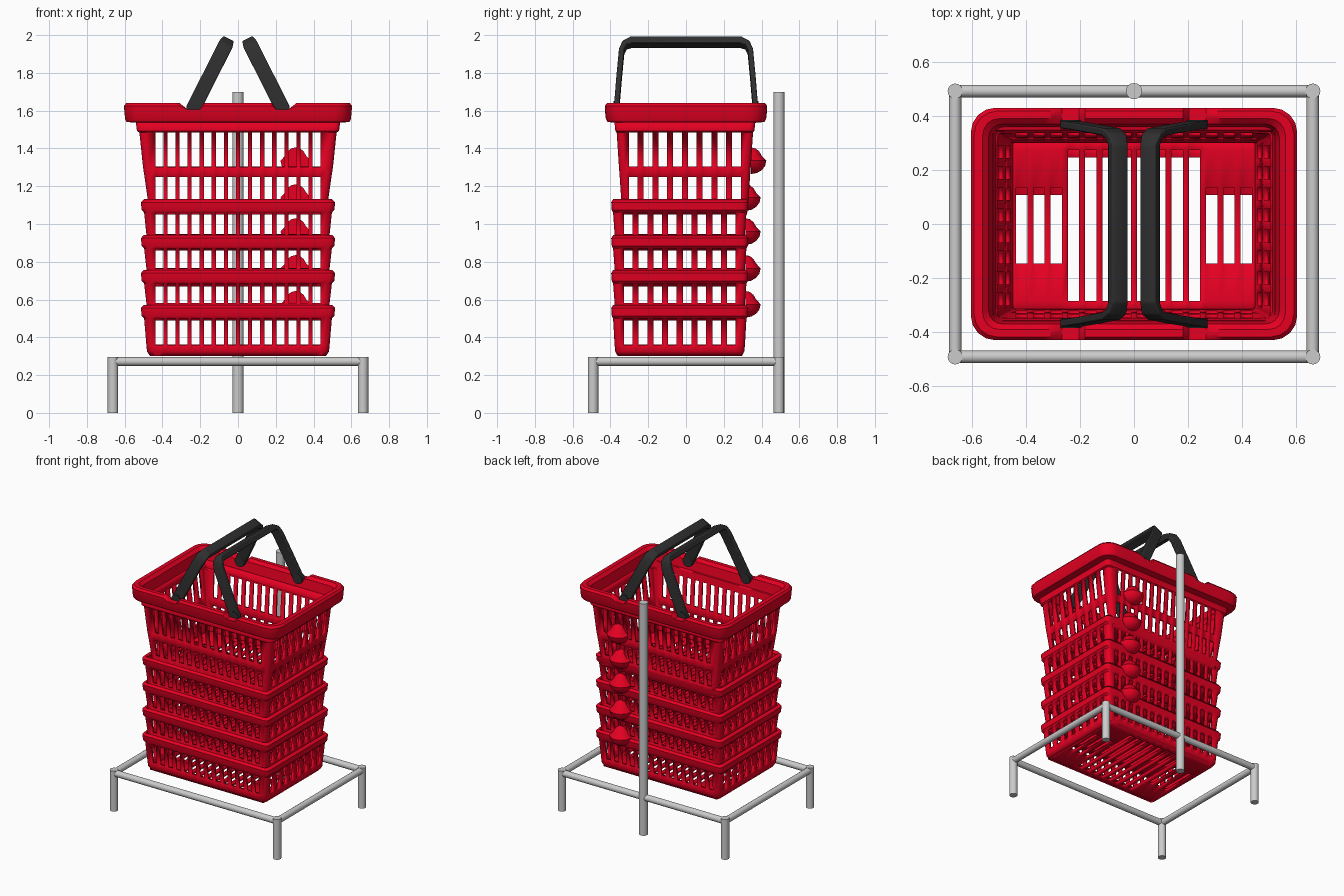
import bpy, bmesh
from math import sin, cos, pi
from mathutils import Vector

cube = bpy.data.objects.get("Cube")
if cube:
    bpy.data.objects.remove(cube)


def material(name, rgb):
    m = bpy.data.materials.new(name)
    m.use_nodes = True
    m.diffuse_color = (*rgb, 1)
    node = next(n for n in m.node_tree.nodes if n.type == 'BSDF_PRINCIPLED')
    node.inputs["Base Color"].default_value = (*rgb, 1)
    return m


RED = material("red plastic", (0.8, 0.0, 0.016))
BLACK = material("black plastic", (0.028, 0.028, 0.028))
STEEL = material("grey steel", (0.6, 0.6, 0.6))


def finish(name, bm, mat, thickness=0, bevel=0):
    if not thickness:
        bmesh.ops.recalc_face_normals(bm, faces=bm.faces)
    me = bpy.data.meshes.new(name)
    bm.to_mesh(me)
    bm.free()
    ob = bpy.data.objects.new(name, me)
    bpy.context.scene.collection.objects.link(ob)
    me.materials.append(mat)
    bpy.ops.object.select_all(action='DESELECT')
    ob.select_set(True)
    bpy.context.view_layer.objects.active = ob
    bpy.ops.object.shade_smooth_by_angle(angle=0.6)
    if thickness:
        mod = ob.modifiers.new("thickness", 'SOLIDIFY')
        mod.thickness = thickness
        mod.offset = -1
    if bevel:
        mod = ob.modifiers.new("soft edges", 'BEVEL')
        mod.width = bevel
        mod.segments = 2
    return ob


def hole_edges(count, pitch, width):
    """Left and right edge of every hole in a centred row."""
    mids = [(i - (count - 1) / 2) * pitch for i in range(count)]
    return [m + s * width / 2 for m in mids for s in (-1, 1)]


XS = hole_edges(14, 0.064, 0.042)
YS = hole_edges(8, 0.078, 0.046)


def outline(z, hx, hy, r, cy):
    """Rounded rectangle with points at all hole edges; flags mark hole columns."""
    pts, flags = [], []
    sides = [(XS, lambda t: (t, -hy)), (YS, lambda t: (hx, t)),
             (XS, lambda t: (-t, hy)), (YS, lambda t: (-hx, -t))]
    corners = [(1, -1), (1, 1), (-1, 1), (-1, -1)]
    for k, (edges, place) in enumerate(sides):
        for i, t in enumerate(edges):
            pts.append(place(t))
            flags.append(i % 2 == 0)
        sx, sy = corners[k]
        for j in range(5):
            a = (k - 1) * pi / 2 + j * pi / 8
            pts.append((sx * (hx - r) + r * cos(a), sy * (hy - r) + r * sin(a)))
            flags.append(False)
    return [Vector((x, y + cy, z)) for x, y in pts], flags


def loft(rows, windows=(), closed=False):
    """Skin through outlines; window rows stay open between the slats."""
    bm = bmesh.new()
    loops = []
    for r in rows:
        pts, flags = outline(*r)
        loops.append([bm.verts.new(p) for p in pts])
    n = len(flags)
    for k in range(len(rows) if closed else len(rows) - 1):
        a, b = loops[k], loops[(k + 1) % len(rows)]
        for i in range(n):
            if not (k in windows and flags[i]):
                j = (i + 1) % n
                bm.faces.new((a[i], a[j], b[j], b[i]))
    return bm


def floor(name, z, cy):
    """Slatted floor with solid corner pads."""
    bm = bmesh.new()
    xs = [-0.46] + XS + [0.46]
    ys = [-0.33, -0.28, -0.14, 0.14, 0.28, 0.33]
    grid = [[bm.verts.new((x, y + cy, z)) for y in ys] for x in xs]
    for i in range(len(xs) - 1):
        for j in range(len(ys) - 1):
            gap = i % 2 == 1 and 0 < j < 4
            pad = j != 2 and 0.28 < abs(xs[i] + xs[i + 1]) / 2
            if not gap or pad:
                bm.faces.new((grid[i][j], grid[i + 1][j],
                              grid[i + 1][j + 1], grid[i][j + 1]))
    finish(name, bm, RED, thickness=0.02)


def row(z, hx, hy, cy, r=0.03):
    return (z, hx, hy, r, cy)


# Lower nested baskets: base, window row and protruding lip
LOW = -0.033
tiers = [(0.30, 0.36, 0.50), (0.49, 0.58, 0.685), (0.67, 0.765, 0.87), (0.86, 0.945, 1.06)]
for n, (base, sill, head) in enumerate(tiers):
    rows = [row(base, 0.465, 0.328, LOW), row(base + 0.025, 0.482, 0.342, LOW),
            row(sill, 0.485, 0.345, LOW), row(head, 0.497, 0.353, LOW),
            row(head + 0.014, 0.510, 0.360, LOW), row(head + 0.055, 0.514, 0.363, LOW),
            row(head + 0.072, 0.498, 0.352, LOW)]
    finish(f"nested_basket_wall_{n + 1}", loft(rows, {2}), RED, thickness=0.022)
    floor(f"nested_basket_floor_{n + 1}", base + 0.02, LOW)

# Top basket wall with two window rows
TOP = -0.006
rows = [row(1.05, 0.464, 0.328, TOP), row(1.075, 0.472, 0.333, TOP),
        row(1.13, 0.478, 0.337, TOP), row(1.25, 0.495, 0.345, TOP),
        row(1.302, 0.503, 0.349, TOP), row(1.485, 0.522, 0.361, TOP),
        row(1.492, 0.535, 0.368, TOP), row(1.55, 0.542, 0.374, TOP)]
finish("top_basket_wall", loft(rows, {2, 4}), RED, thickness=0.022)
floor("top_basket_floor", 1.07, TOP)

# Rolled rim with shallow notches where the handles sit
rim = [row(1.535, 0.525, 0.36, 0), row(1.54, 0.59, 0.415, 0, 0.08),
       row(1.555, 0.598, 0.424, 0, 0.085), row(1.625, 0.604, 0.43, 0, 0.09),
       row(1.64, 0.592, 0.418, 0, 0.085), row(1.64, 0.56, 0.39, 0, 0.06),
       row(1.62, 0.538, 0.37, 0, 0.05), row(1.50, 0.513, 0.35, 0)]
bm = loft(rim, closed=True)
for v in bm.verts:
    if 0.2 < abs(v.co.x) < 0.27 and abs(v.co.y) > 0.33:
        v.co.z = min(v.co.z, 1.607)
finish("basket_rim", bm, RED)

# Half-round knobs up the back wall, narrower towards the top
for n, (y, z) in enumerate([(0.315, 0.575), (0.315, 0.765), (0.315, 0.96),
                            (0.315, 1.14), (0.345, 1.335)]):
    bm = bmesh.new()
    bmesh.ops.create_uvsphere(bm, u_segments=12, v_segments=8, radius=0.08)
    bmesh.ops.bisect_plane(bm, geom=bm.verts[:] + bm.edges[:] + bm.faces[:],
                           plane_co=(0, 0, 0), plane_no=(0, -1, 0), clear_outer=True)
    bmesh.ops.holes_fill(bm, edges=[e for e in bm.edges if e.is_boundary])
    for v in bm.verts:
        if v.co.z > 0.01:
            v.co.x *= 0.75
            v.co.y *= 0.75
        v.co.z *= 0.88
    finish(f"back_knob_{n + 1}", bm, RED).location = (0.305, y, z)

# Carrying handles: a U-shaped strip with a rectangular section, leaning inwards
half = [(0.368, -0.01), (0.355, 0.17), (0.341, 0.335), (0.325, 0.375), (0.29, 0.392)]
path = [Vector((0, -y, s)) for y, s in half] + [Vector((0, y, s)) for y, s in reversed(half)]
for side, label in ((1, "left"), (-1, "right")):
    bm = bmesh.new()
    rings = []
    for i, p in enumerate(path):
        t = (path[min(i + 1, len(path) - 1)] - path[max(i - 1, 0)]).normalized()
        normal = Vector((0, -t.z, t.y))
        w, d = (0.032, 0.022) if 3 < i < 6 else (0.039, 0.014)
        rings.append([bm.verts.new(p + Vector((a * w, 0, 0)) + normal * b * d)
                      for a, b in ((-1, -1), (1, -1), (1, 1), (-1, 1))])
    for a, b in zip(rings, rings[1:]):
        for k in range(4):
            bm.faces.new((a[k], a[(k + 1) % 4], b[(k + 1) % 4], b[k]))
    bm.faces.new(rings[0])
    bm.faces.new(rings[-1])
    handle = finish(f"{label}_handle", bm, BLACK, bevel=0.006)
    handle.location = (side * 0.235, 0, 1.612)
    handle.rotation_euler = (0, -side * 0.465, 0)


def tube(name, start, end, radius, mat=STEEL, sides=16):
    a, b = Vector(start), Vector(end)
    bm = bmesh.new()
    bmesh.ops.create_cone(bm, cap_ends=True, segments=sides, radius1=radius,
                          radius2=radius, depth=(b - a).length)
    ob = finish(name, bm, mat)
    ob.location = (a + b) / 2
    ob.rotation_mode = 'QUATERNION'
    ob.rotation_quaternion = (b - a).to_track_quat('Z', 'Y')


# Handle pivots, steel legs and side rails
X, Y, Z = 0.662, 0.492, 0.272
for sx, lx in ((1, "left"), (-1, "right")):
    for sy, ly in ((-1, "front"), (1, "back")):
        tube(f"{ly}_{lx}_handle_pivot", (sx * 0.235, sy * 0.35, 1.612),
             (sx * 0.235, sy * 0.385, 1.612), 0.038, BLACK)
        tube(f"{ly}_{lx}_leg", (sx * X, sy * Y, 0), (sx * X, sy * Y, 0.296), 0.028)
    tube(f"{lx}_rail", (sx * X, -Y, Z), (sx * X, Y, Z), 0.023)

# Front and back rails and the rear pole
for sy, ly in ((-1, "front"), (1, "back")):
    tube(f"{ly}_rail", (-X, sy * Y, Z), (X, sy * Y, Z), 0.023)
tube("rear_pole", (0, Y, 0), (0, Y, 1.70), 0.03)
